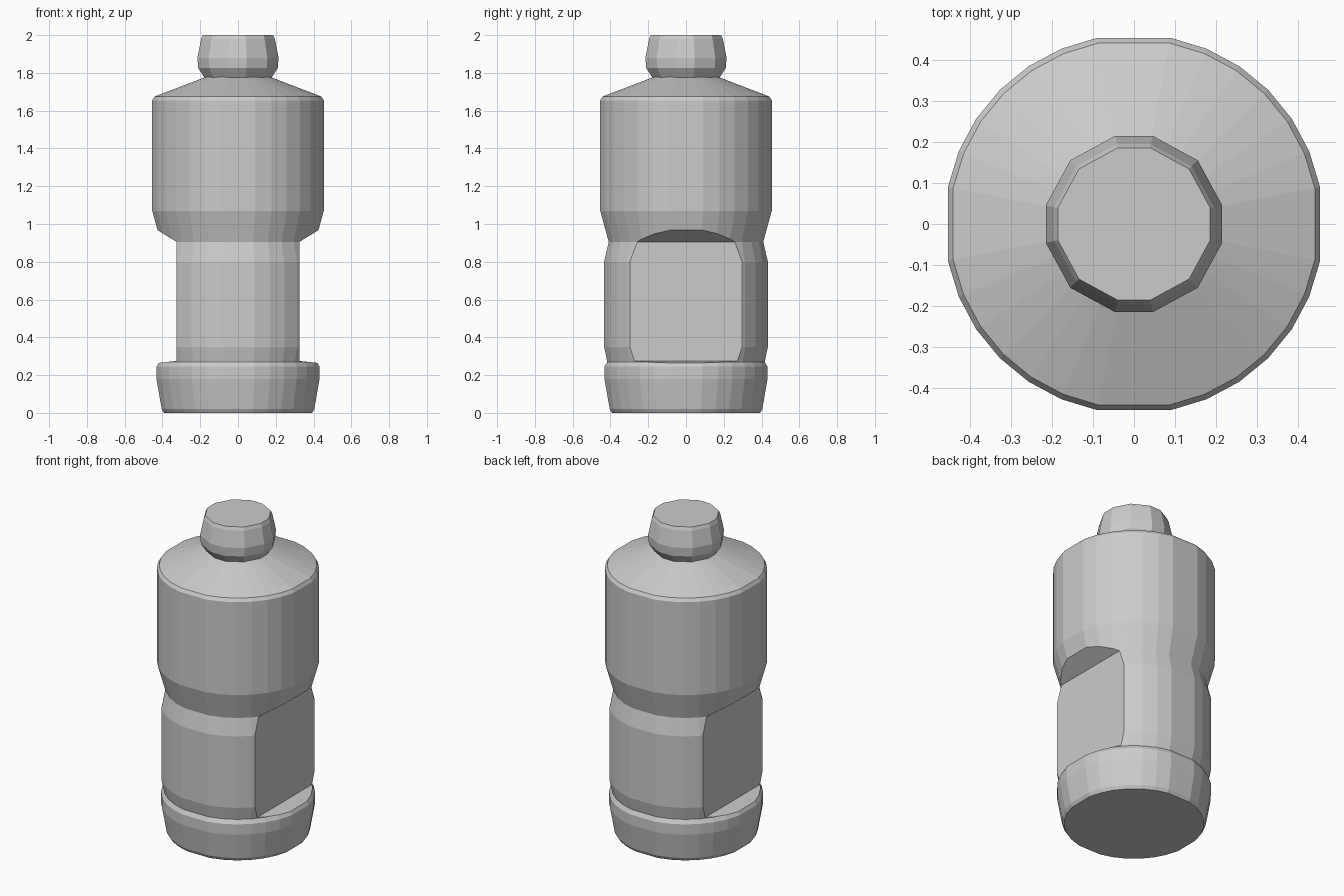
import bpy
import bmesh
from math import cos, sin, radians

cube = bpy.data.objects.get("Cube")
if cube:
    bpy.data.objects.remove(cube, do_unlink=True)

grey = bpy.data.materials.new("light_grey")
grey.use_nodes = True
colour = (0.6, 0.6, 0.6, 1)
grey.diffuse_color = colour
grey.node_tree.nodes["Principled BSDF"].inputs["Base Color"].default_value = colour


def finish(name, bm):
    bmesh.ops.recalc_face_normals(bm, faces=bm.faces)
    mesh = bpy.data.meshes.new(name)
    bm.to_mesh(mesh)
    bm.free()
    mesh.materials.append(grey)
    obj = bpy.data.objects.new(name, mesh)
    bpy.context.collection.objects.link(obj)
    return obj


def lathe(name, profile, angles):
    """Closed solid of rings, one for each (radius, height) of the profile."""
    bm = bmesh.new()
    rings = [[bm.verts.new((r * cos(a), r * sin(a), z)) for a in angles]
             for r, z in profile]
    n = len(angles)
    for low, high in zip(rings, rings[1:]):
        for i in range(n):
            j = (i + 1) % n
            bm.faces.new((low[i], low[j], high[j], high[i]))
    bm.faces.new(rings[0])
    bm.faces.new(rings[-1])
    return finish(name, bm)


def grip_cutter(side):
    """Prism that slices a flat grip with a sloping roof into one side."""
    outline = [(0.325, 0.275), (0.325, 0.905), (0.6, 1.075), (0.6, 0.245)]
    bm = bmesh.new()
    face = bm.faces.new([bm.verts.new((side * x, -0.6, z)) for x, z in outline])
    new = bmesh.ops.extrude_face_region(bm, geom=[face])["geom"]
    bmesh.ops.translate(bm, vec=(0, 1.2, 0),
                        verts=[v for v in new if isinstance(v, bmesh.types.BMVert)])
    obj = finish("grip_cutter", bm)
    obj.hide_render = True
    return obj


# Bottle: base, waist, chest and shoulder, with wider facets front, back and sides
body_angles = [radians(11.25 * k) for k in range(32) if k % 8]
body = lathe("bottle_body", [
    (0.4, 0), (0.412, 0.02), (0.44, 0.18), (0.44, 0.245), (0.425, 0.27),
    (0.442, 0.35), (0.442, 0.8), (0.417, 0.905), (0.463, 1.07),
    (0.463, 1.655), (0.45, 1.675), (0.17, 1.78)], body_angles)

# Flat grips on both sides
for side in (-1, 1):
    cutter = grip_cutter(side)
    cut = body.modifiers.new("grip", "BOOLEAN")
    cut.operation = "DIFFERENCE"
    cut.solver = "EXACT"
    cut.object = cutter
    bpy.context.view_layer.objects.active = body
    bpy.ops.object.modifier_apply(modifier=cut.name)
    bpy.data.objects.remove(cutter, do_unlink=True)

# Cap: twelve-sided, bulging near its foot
cap_angles = [radians(q + a) for q in (0, 90, 180, 270) for a in (12, 45, 78)]
lathe("bottle_cap", [
    (0.175, 1.765), (0.215, 1.825), (0.22, 1.88), (0.199, 1.98), (0.19, 2)],
    cap_angles)
